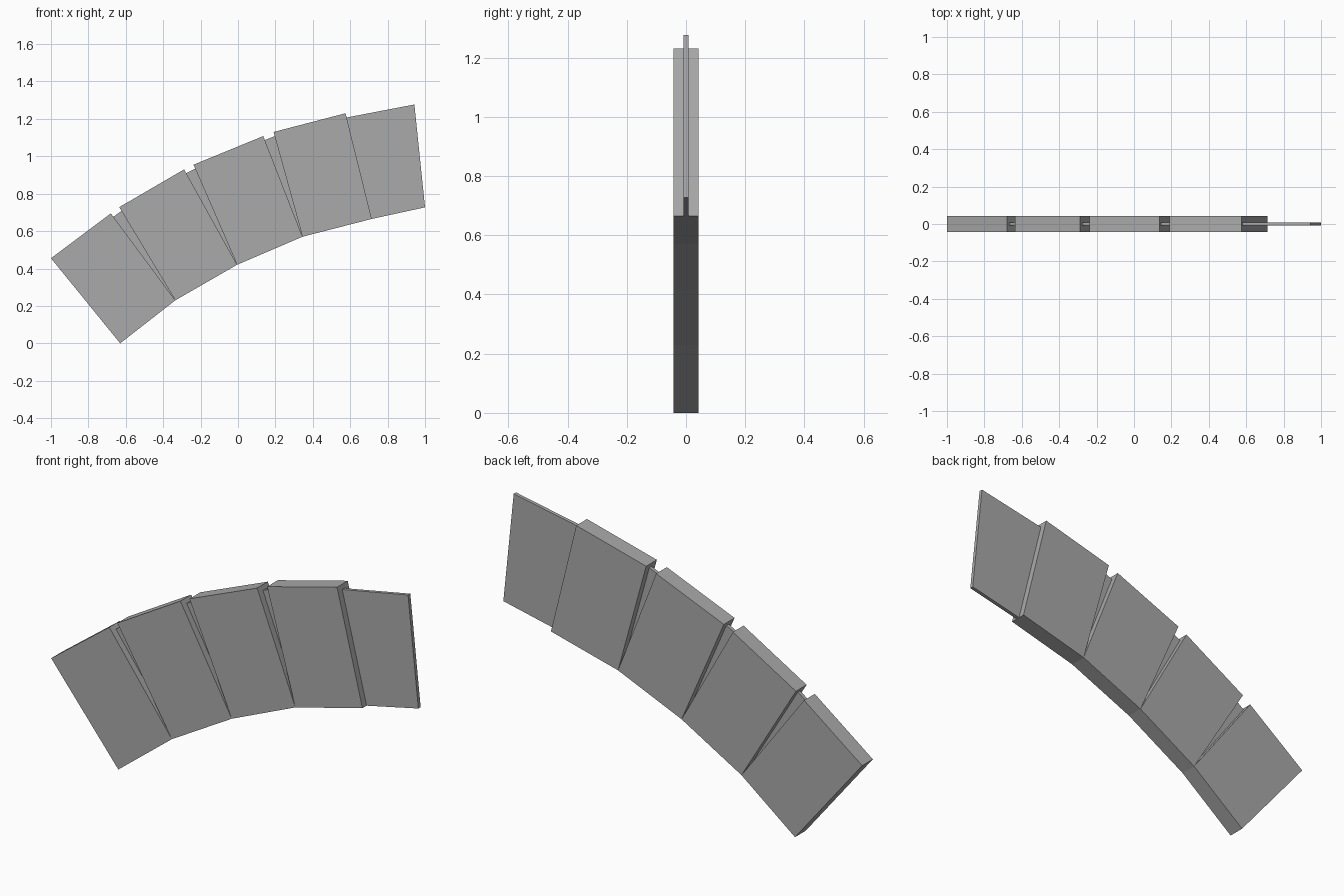
import bpy
import bmesh

cube = bpy.data.objects.get("Cube")
if cube:
    bpy.data.objects.remove(cube, do_unlink=True)

grey = bpy.data.materials.new("plain_grey")
grey.use_nodes = True
colour = (0.4, 0.4, 0.4, 1)
grey.diffuse_color = colour
grey.node_tree.nodes["Principled BSDF"].inputs["Base Color"].default_value = colour


def prism(name, outline, half):
    """Extrude an x-z outline symmetrically along y."""
    bm = bmesh.new()
    face = bm.faces.new([bm.verts.new((x, -half, z)) for x, z in outline])
    out = bmesh.ops.extrude_face_region(bm, geom=[face])["geom"]
    bmesh.ops.translate(bm, vec=(0, 2 * half, 0),
                        verts=[v for v in out if isinstance(v, bmesh.types.BMVert)])
    bmesh.ops.recalc_face_normals(bm, faces=bm.faces)
    mesh = bpy.data.meshes.new(name)
    bm.to_mesh(mesh)
    bm.free()
    mesh.materials.append(grey)
    obj = bpy.data.objects.new(name, mesh)
    bpy.context.collection.objects.link(obj)


THICK, THIN = 0.042, 0.009

# Shared hinge points along the inner curve
inner = [(-0.63, 0), (-0.335, 0.23), (-0.005, 0.42), (0.345, 0.57), (0.715, 0.665)]

# Outer corners of each block: (left, right)
outer = [((-1, 0.455), (-0.68, 0.695)),
         ((-0.635, 0.728), (-0.288, 0.93)),
         ((-0.238, 0.955), (0.135, 1.108)),
         ((0.19, 1.13), (0.575, 1.23))]

# Thick curved row of blocks
for i, (left, right) in enumerate(outer):
    prism(f"arch_block_{i + 1}", [inner[i], inner[i + 1], right, left], THICK)


def below(hinge, corner):
    """Point slightly inside the outer corner on the block edge."""
    return tuple(h + (c - h) * 0.96 for h, c in zip(hinge, corner))


# Thin webs filling the wedge gaps between the blocks
for i in range(3):
    hinge = inner[i + 1]
    prism(f"joint_web_{i + 1}",
          [hinge, below(hinge, outer[i + 1][0]), below(hinge, outer[i][1])], THIN)

# Thin tongue projecting from the last block
prism("end_tongue", [inner[4], (1, 0.727), (0.943, 1.277),
                     below(inner[4], outer[3][1])], THIN)
